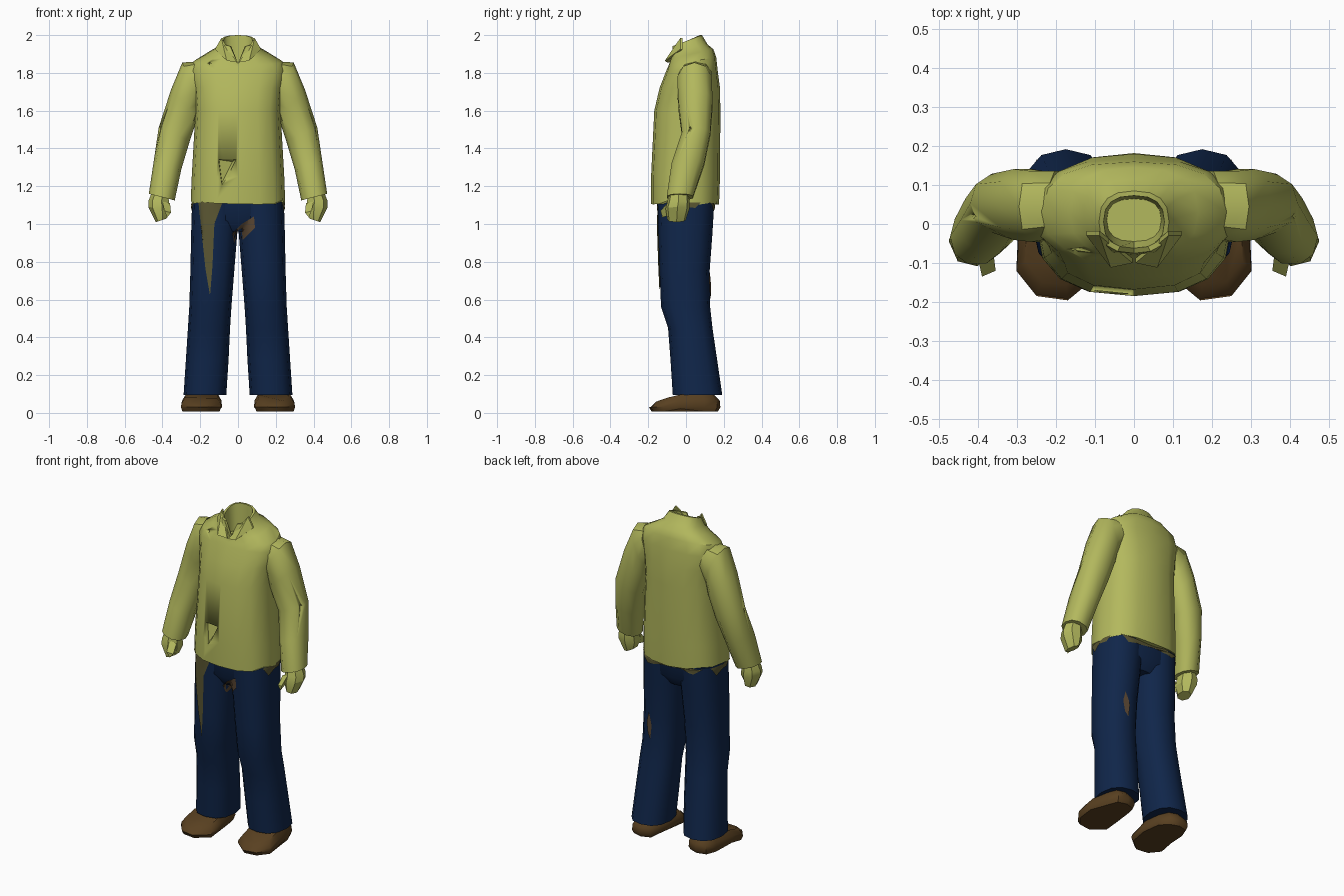
import bpy, bmesh, math, random
from mathutils import Vector
from mathutils.bvhtree import BVHTree

if "Cube" in bpy.data.objects:
    bpy.data.objects.remove(bpy.data.objects["Cube"])

random.seed(4)


def material(name, rgb):
    m = bpy.data.materials.new(name)
    m.diffuse_color = (*rgb, 1)
    m.use_nodes = True
    m.node_tree.nodes["Principled BSDF"].inputs["Base Color"].default_value = m.diffuse_color
    return m


SHIRT = material("shirt_green", (0.45, 0.48, 0.11))
DENIM = material("denim_blue", (0.005, 0.019, 0.068))
LEATHER = material("shoe_brown", (0.10, 0.052, 0.015))
RAG = material("rag_olive", (0.105, 0.095, 0.033))
TEAR = material("tear_brown", (0.10, 0.062, 0.032))


def finish(name, bm, mat, angle=40):
    bmesh.ops.recalc_face_normals(bm, faces=bm.faces)
    me = bpy.data.meshes.new(name)
    bm.to_mesh(me)
    bm.free()
    me.materials.append(mat)
    ob = bpy.data.objects.new(name, me)
    bpy.context.collection.objects.link(ob)
    bpy.ops.object.select_all(action='DESELECT')
    ob.select_set(True)
    bpy.context.view_layer.objects.active = ob
    bpy.ops.object.shade_smooth_by_angle(angle=math.radians(angle))
    return ob


def loft(name, rings, sides, mat, side=1, square=0.8, jag=0, angle=40):
    """Ring: x0, z0, x1, z1, y front, y back, [back rise], [front dip]."""
    bm = bmesh.new()
    loops = []
    for i, ring in enumerate(rings):
        x0, z0, x1, z1, y0, y1, rise, dip = (*ring, 0, 0)[:8] if len(ring) != 7 else (*ring, 0)
        loop = []
        for k in range(sides):
            a = 2 * math.pi * k / sides
            c, s = (math.copysign(abs(t) ** square, t) if abs(t) > 1e-6 else 0
                    for t in (math.cos(a), math.sin(a)))
            z = (z0 + z1) / 2 + c * (z1 - z0) / 2 + s * rise
            if s < -0.99:
                z -= dip
            if i == 0:
                z += random.uniform(-jag, jag)
            loop.append(bm.verts.new((side * ((x0 + x1) / 2 + c * (x1 - x0) / 2),
                                      (y0 + y1) / 2 + s * (y1 - y0) / 2, z)))
        loops.append(loop)
    for a, b in zip(loops, loops[1:]):
        for k in range(sides):
            n = (k + 1) % sides
            bm.faces.new((a[k], a[n], b[n], b[k]))
    bm.faces.new(loops[0][::-1])
    bm.faces.new(loops[-1])
    return finish(name, bm, mat, angle)


def level(w, z, y0, y1, *extra):
    return (-w, z, w, z, y0, y1, *extra)


def solid(name, pts, mat):
    """Convex solid around a few points."""
    bm = bmesh.new()
    for p in pts:
        bm.verts.new(p)
    bmesh.ops.convex_hull(bm, input=bm.verts)
    return finish(name, bm, mat, 20)


def cut(target, name, pts):
    c = solid(name, pts, SHIRT)
    c.hide_render = True
    c.hide_viewport = False
    c.display_type = 'WIRE'
    m = target.modifiers.new(name, 'BOOLEAN')
    m.object, m.operation, m.solver = c, 'DIFFERENCE', 'EXACT'


def patch(name, targets, outline, mat, origin, direction):
    """Thin painted plate pressed on to cloth; outline is (across, z)."""
    d = Vector(direction)
    across = Vector((0, 0, 1)).cross(d)
    trees = []
    for t in targets:
        bm = bmesh.new()
        bm.from_mesh(t.data)
        trees.append(BVHTree.FromBMesh(bm))
        bm.free()
    bm = bmesh.new()
    o = Vector(origin)
    bm.faces.new([bm.verts.new(o + across * u + Vector((0, 0, z))) for u, z in outline])
    bmesh.ops.triangulate(bm, faces=bm.faces)
    bmesh.ops.subdivide_edges(bm, edges=bm.edges, cuts=3, use_grid_fill=True)
    lost = []
    for v in bm.verts:
        hits = [h for h in (t.ray_cast(v.co, d) for t in trees) if h[0]]
        if hits:
            v.co = min(hits, key=lambda h: h[3])[0] - d * 0.006
        else:
            lost.append(v)
    bmesh.ops.delete(bm, geom=lost, context='VERTS')
    return finish(name, bm, mat)


# Shirt body with open collar
torso = loft("shirt_body", [
    level(.25, 1.115, -.185, .175),
    level(.245, 1.25, -.185, .18),
    level(.225, 1.60, -.168, .182),
    level(.235, 1.72, -.14, .18),
    level(.255, 1.81, -.105, .168),
    level(.235, 1.862, -.095, .16, .02, .01),
    level(.165, 1.90, -.085, .145, .025, .04),
    level(.115, 1.93, -.08, .115, .02, .07),
    level(.09, 1.97, -.075, .085, .03, .09),
    level(.078, 1.97, -.062, .073, .03, .09),
    level(.07, 1.83, -.045, .065),
], 16, SHIRT, jag=.014)

# Folded dent at the belly and a rip at the chest
cut(torso, "belly_cutter", [(-.115, -.24, 1.35), (.01, -.24, 1.355), (-.085, -.24, 1.16),
                            (-.10, -.15, 1.34), (-.03, -.12, 1.33), (-.085, -.16, 1.22)])
cut(torso, "chest_cutter", [(-.20, -.2, 1.84), (-.15, -.2, 1.90), (-.11, -.2, 1.85),
                            (-.16, -.2, 1.79), (-.15, -.035, 1.85)])

for s, tag in ((1, "left"), (-1, "right")):
    # Collar flap
    flap = [(.088, -.03, 1.985), (.004, -.10, 1.855), (.06, -.112, 1.865), (.122, -.03, 1.925)]
    solid(tag + "_collar_flap", [(s * x, y + o, z) for x, y, z in flap for o in (0, .012)], SHIRT)

    # Sleeve
    sleeve = loft(tag + "_sleeve", [
        (.17, 1.70, .22, 1.86, -.04, .14),
        (.20, 1.62, .295, 1.855, -.05, .14),
        (.215, 1.56, .355, 1.71, -.045, .145),
        (.255, 1.44, .42, 1.51, -.025, .132),
        (.30, 1.29, .445, 1.34, -.08, .10),
        (.335, 1.125, .472, 1.16, -.105, .04),
    ], 10, SHIRT, s, .9)
    cut(sleeve, tag + "_sleeve_cutter",
        [(s * x, y, z) for x, y, z in ((.46, .0, 1.46), (.46, .02, 1.57), (.46, .045, 1.52),
                                       (.46, .03, 1.46), (.385, .02, 1.50))])

    # Fist and thumb
    loft(tag + "_hand", [
        (.365, 1.16, .455, 1.17, -.09, .015),
        (.36, 1.12, .475, 1.12, -.10, .02),
        (.355, 1.075, .475, 1.09, -.11, .02),
        (.375, 1.03, .435, 1.01, -.10, .0),
    ], 7, SHIRT, s, 1, angle=25)
    solid(tag + "_thumb", [(s * x, y, z) for x, y, z in (
        (.36, -.08, 1.11), (.40, -.09, 1.12), (.355, -.12, 1.06),
        (.39, -.135, 1.07), (.375, -.125, 1.035), (.37, -.07, 1.05))], SHIRT)

# Trousers
hips = loft("trouser_hips", [
    level(.15, .96, -.10, .10),
    level(.235, 1.02, -.14, .14),
    level(.24, 1.15, -.145, .15),
], 16, DENIM)
legs = []
for s, tag in ((1, "left"), (-1, "right")):
    legs.append(loft(tag + "_trouser_leg", [
        (.062, .095, .288, .095, -.07, .192),
        (.05, .28, .276, .28, -.082, .165),
        (.042, .45, .265, .45, -.095, .14),
        (.035, .56, .258, .56, -.132, .128),
        (.02, .75, .252, .75, -.14, .125),
        (.004, .95, .248, .95, -.147, .14),
        (-.01, 1.12, .243, 1.12, -.15, .15),
    ], 12, DENIM, s, .85))

    # Shoe: flat outline raised to a domed top
    bm = bmesh.new()
    outline = [(.17, -.196), (.25, -.185), (.302, -.12), (.298, -.03), (.275, .10),
               (.25, .165), (.19, .182), (.13, .16), (.10, .09), (.085, -.03), (.09, -.13)]
    loops = []
    for grow, z in ((.93, .008), (1, .03), (.98, .065), (.8, .098)):
        row = []
        for x, y in outline:
            toe = max(0, -y - .06) * (.28 if z > .05 else 0)
            arch = .014 if z < .01 and -.04 < y < .1 else 0
            row.append(bm.verts.new((s * (.19 + (x - .19) * grow), y * grow, z - toe + arch)))
        loops.append(row)
    n = len(outline)
    for a, b in zip(loops, loops[1:]):
        for k in range(n):
            bm.faces.new((a[k], a[(k + 1) % n], b[(k + 1) % n], b[k]))
    bm.faces.new(loops[0])
    bm.faces.new(loops[-1])
    finish(tag + "_shoe", bm, LEATHER, 45)

# Hanging rag and worn holes on the trousers
cloth = legs + [hips]
FRONT = ((0, -1, 0), (0, 1, 0))
BACK = ((0, 1, 0), (0, -1, 0))
patch("hanging_rag", cloth, [(.21, 1.12), (.195, 1.0), (.172, .76), (.148, .62), (.135, .78),
                             (.125, 1.0), (.10, 1.08), (.08, 1.12)], RAG, *FRONT)
patch("crotch_tear", cloth, [(-.085, 1.04), (-.09, .98), (-.03, .92), (.02, .90), (.03, .95),
                             (-.02, 1.0)], TEAR, *FRONT)
patch("leg_tear", cloth, [(.165, .76), (.18, .70), (.17, .63), (.15, .60), (.14, .68),
                          (.15, .72)], TEAR, *BACK)
for s, tag in ((1, "left"), (-1, "right")):
    patch(tag + "_hip_rag", cloth, [(-.08, 1.115), (-.05, 1.085), (.0, 1.09), (.05, 1.06),
                                    (.09, 1.115)], RAG, (s, 0, 0), (-s, 0, 0))
patch("back_rag", cloth, [(-.2, 1.115), (-.15, 1.08), (-.06, 1.095), (.06, 1.085), (.16, 1.07),
                          (.2, 1.115)], RAG, *BACK)
